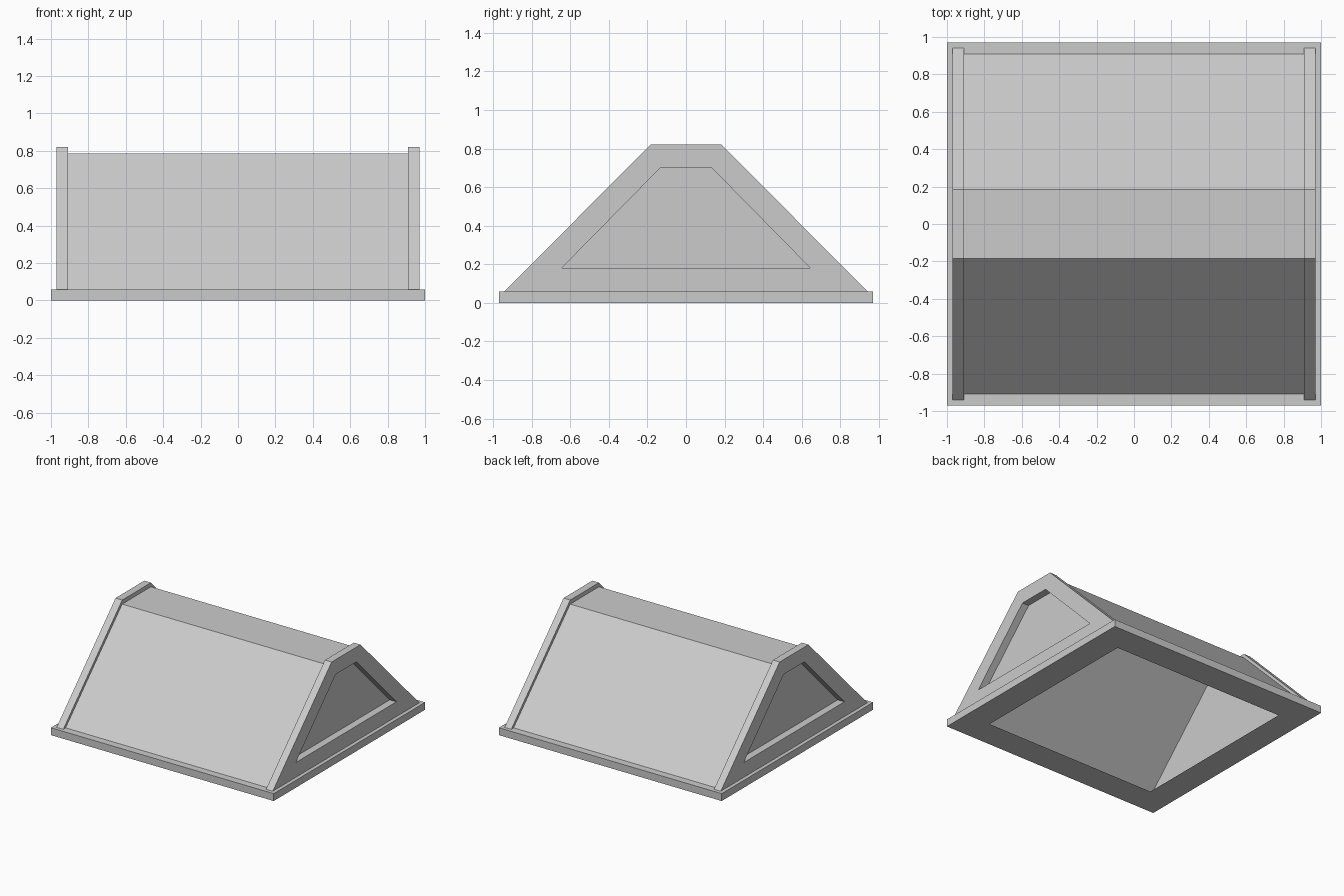
import bpy, bmesh

if "Cube" in bpy.data.objects:
    bpy.data.objects.remove(bpy.data.objects["Cube"])


def make(name, bm):
    bmesh.ops.recalc_face_normals(bm, faces=bm.faces)
    me = bpy.data.meshes.new(name)
    bm.to_mesh(me)
    bm.free()
    ob = bpy.data.objects.new(name, me)
    bpy.context.collection.objects.link(ob)
    return ob


def bridge(bm, a, b):
    n = len(a)
    for i in range(n):
        j = (i + 1) % n
        bm.faces.new((a[i], a[j], b[j], b[i]))


def rect_loft(name, sections, cap=False):
    """Skin a stack of rectangles given as (half x, half y, z)."""
    bm = bmesh.new()
    loops = [[bm.verts.new((sx * x, sy * y, z))
              for sx, sy in ((-1, -1), (1, -1), (1, 1), (-1, 1))]
             for x, y, z in sections]
    for a, b in zip(loops, loops[1:]):
        bridge(bm, a, b)
    if cap:
        bm.faces.new(loops[-1])
    return make(name, bm)


def trapezoid(y0, z0, y1, z1):
    return [(-y0, z0), (y0, z0), (y1, z1), (-y1, z1)]


def frame(name, outer, inner, x0, x1):
    """Extrude a y-z outline with a matching opening along x."""
    bm = bmesh.new()
    a, b, c, d = [[bm.verts.new((x, y, z)) for y, z in pts]
                  for pts, x in ((outer, x0), (outer, x1), (inner, x1), (inner, x0))]
    for p, q in ((a, b), (b, c), (c, d), (d, a)):
        bridge(bm, p, q)
    return make(name, bm)


# base rim: open underneath, narrow ledge on top
rect_loft("base_rim", [(0.78, 0.74, 0), (1, 0.97, 0), (1, 0.97, 0.06), (0.91, 0.91, 0.06)])

# roof: thin hollow shell with upright ends, sloping sides and flat ridge
rect_loft("roof_shell", [(0.91, 0.91, 0.06), (0.91, 0.185, 0.787)], cap=True)

# raised end frames around the recessed panels
for side, s in (("left", -1), ("right", 1)):
    frame(side + "_gable_frame", trapezoid(0.94, 0.06, 0.185, 0.82),
          trapezoid(0.645, 0.18, 0.133, 0.70), s * 0.91, s * 0.97)
